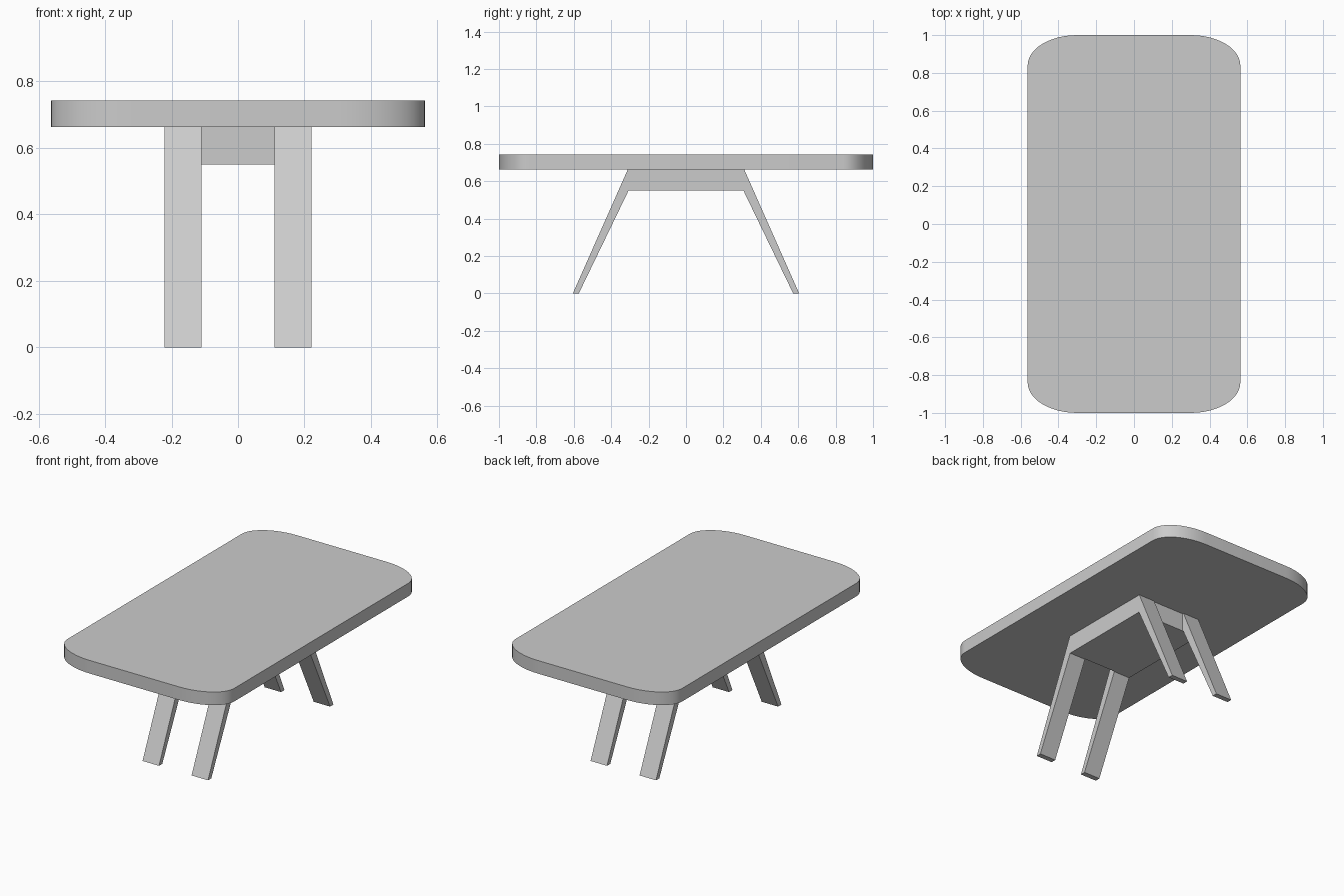
import bpy, bmesh
from math import sin, cos, pi

if "Cube" in bpy.data.objects:
    bpy.data.objects.remove(bpy.data.objects["Cube"])


def prism(name, outline, axis, start, length):
    """Extrude a closed 2D outline along x (outline is y,z) or z (outline is x,y)."""
    bm = bmesh.new()
    if axis == 'x':
        pts, move = [(start, a, b) for a, b in outline], (length, 0, 0)
    else:
        pts, move = [(a, b, start) for a, b in outline], (0, 0, length)
    face = bm.faces.new([bm.verts.new(p) for p in pts])
    ext = bmesh.ops.extrude_face_region(bm, geom=[face])
    moved = [v for v in ext['geom'] if isinstance(v, bmesh.types.BMVert)]
    bmesh.ops.translate(bm, vec=move, verts=moved)
    bmesh.ops.recalc_face_normals(bm, faces=bm.faces)
    mesh = bpy.data.meshes.new(name)
    bm.to_mesh(mesh)
    bm.free()
    obj = bpy.data.objects.new(name, mesh)
    bpy.context.collection.objects.link(obj)
    return obj


def activate(obj):
    bpy.ops.object.select_all(action='DESELECT')
    obj.select_set(True)
    bpy.context.view_layer.objects.active = obj


# Tabletop: slab with elliptical corners
W, L, RX, RY, N = 0.563, 1.0, 0.263, 0.16, 12
outline = []
for q, (sx, sy) in enumerate([(1, 1), (-1, 1), (-1, -1), (1, -1)]):
    for i in range(N + 1):
        a = (q + i / N) * pi / 2
        outline.append((sx * (W - RX) + RX * cos(a), sy * (L - RY) + RY * sin(a)))
top = prism("tabletop", outline, 'z', 0.663, 0.08)
activate(top)
bpy.ops.object.shade_smooth_by_angle(angle=pi / 6)

# Base: full-width splayed arch
half = [(0.311, 0.663), (0.605, 0), (0.573, 0), (0.307, 0.55)]
arch = half + [(-y, z) for y, z in reversed(half)]
base = prism("leg_base", arch, 'x', -0.221, 0.442)

# Slots that split each end of the arch into a pair of legs
for s in (1, -1):
    slot = [(s * 0.304, -0.1), (s * 0.8, -0.1), (s * 0.8, 0.8), (s * 0.304, 0.8)]
    cutter = prism("slot_cutter", slot, 'x', -0.11, 0.22)
    cutter.hide_render = True
    mod = base.modifiers.new("slot", 'BOOLEAN')
    mod.operation, mod.solver, mod.object = 'DIFFERENCE', 'EXACT', cutter
    activate(base)
    bpy.ops.object.modifier_apply(modifier=mod.name)
    bpy.data.objects.remove(cutter)
